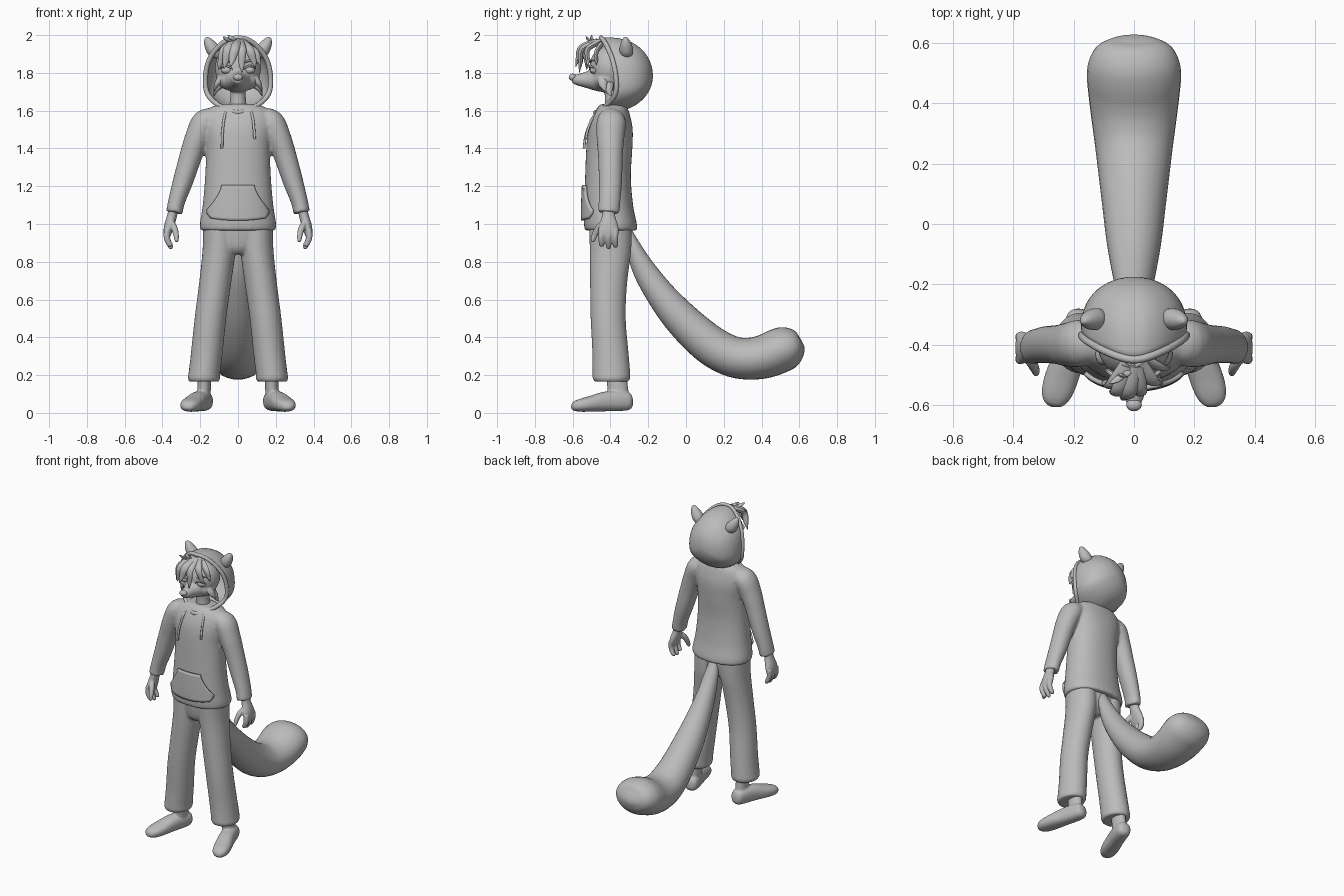
import bpy, bmesh, math
from mathutils import Vector

if "Cube" in bpy.data.objects:
    bpy.data.objects.remove(bpy.data.objects["Cube"], do_unlink=True)

grey = bpy.data.materials.new("plain grey")
grey.use_nodes = True
grey.diffuse_color = (0.5, 0.5, 0.5, 1)
grey.node_tree.nodes["Principled BSDF"].inputs["Base Color"].default_value = (0.5, 0.5, 0.5, 1)


def finish(name, bm):
    bmesh.ops.recalc_face_normals(bm, faces=bm.faces)
    me = bpy.data.meshes.new(name)
    bm.to_mesh(me)
    bm.free()
    me.materials.append(grey)
    ob = bpy.data.objects.new(name, me)
    bpy.context.collection.objects.link(ob)
    for o in bpy.context.selected_objects:
        o.select_set(False)
    ob.select_set(True)
    bpy.context.view_layer.objects.active = ob
    bpy.ops.object.shade_smooth_by_angle(angle=math.radians(50))
    return ob


def spline(rows, steps, closed=False):
    """Catmull-Rom through rows of numbers."""
    n, out = len(rows), []
    pick = (lambda i: rows[i % n]) if closed else (lambda i: rows[max(0, min(n - 1, i))])
    for i in range(n if closed else n - 1):
        for k in range(steps):
            t = k / steps
            out.append([b + t / 2 * (c - a + t * (2 * a - 5 * b + 4 * c - d + t * (3 * (b - c) + d - a)))
                        for a, b, c, d in zip(pick(i - 1), pick(i), pick(i + 1), pick(i + 2))])
    return out if closed else out + [list(rows[-1])]


def loft(name, rows, sides=24, steps=4, level=False, side=1, ref=(1, 0, 0), power=1.0):
    """Skin elliptical rings; each row is x, y, z, width radius, depth radius."""
    rows = spline([(side * r[0], *r[1:]) for r in rows], steps)
    bm, rings = bmesh.new(), []
    pts = [Vector(r[:3]) for r in rows]
    for i, r in enumerate(rows):
        t = pts[min(i + 1, len(pts) - 1)] - pts[max(i - 1, 0)]
        t = Vector((0, 0, 1)) if level else t.normalized()
        u = Vector(ref)
        u = (u - t * u.dot(t)).normalized()
        v = t.cross(u)
        ring = []
        for k in range(sides):
            c, s = math.cos(k * math.tau / sides), math.sin(k * math.tau / sides)
            c, s = [math.copysign(abs(q) ** power, q) for q in (c, s)]
            ring.append(bm.verts.new(pts[i] + u * c * max(r[3], .001) + v * s * max(r[4], .001)))
        rings.append(ring)
    for a, b in zip(rings, rings[1:]):
        for k in range(sides):
            bm.faces.new((a[k], a[k - 1], b[k - 1], b[k]))
    bm.faces.new(rings[0])
    bm.faces.new(rings[-1])
    return finish(name, bm)


def ball(name, loc, size):
    bm = bmesh.new()
    bmesh.ops.create_uvsphere(bm, u_segments=24, v_segments=16, radius=1)
    for v in bm.verts:
        v.co = Vector([c * s + l for c, s, l in zip(v.co, size, loc)])
    return finish(name, bm)


def fuse(parts, name, voxel, rounds):
    """Blend overlapping parts into one soft surface."""
    for o in bpy.context.selected_objects:
        o.select_set(False)
    for o in parts:
        o.select_set(True)
    bpy.context.view_layer.objects.active = parts[0]
    bpy.ops.object.join()
    ob = parts[0]
    ob.name = name
    m = ob.modifiers.new("blend", 'REMESH')
    m.mode, m.voxel_size, m.use_smooth_shade = 'VOXEL', voxel, True
    m = ob.modifiers.new("soften", 'SMOOTH')
    m.iterations, m.factor = rounds, .5
    return ob


# Sweater body and sleeves
parts = [loft("sweater", [(0, -.397, .965, .197, .138), (0, -.4, 1.0, .202, .14), (0, -.41, 1.1, .187, .13),
                          (0, -.413, 1.25, .174, .121), (0, -.406, 1.4, .17, .122), (0, -.4, 1.5, .185, .118),
                          (0, -.395, 1.57, .185, .1), (0, -.39, 1.615, .15, .08), (0, -.39, 1.635, .09, .06)],
              sides=40, level=True, power=.9)]
for s in (1, -1):
    parts.append(loft("sleeve", [(.12, -.39, 1.56, .05, .06), (.175, -.395, 1.54, .068, .078),
                                 (.215, -.4, 1.46, .065, .074), (.25, -.4, 1.36, .06, .066),
                                 (.29, -.4, 1.23, .054, .062), (.325, -.405, 1.12, .045, .058),
                                 (.337, -.41, 1.06, .044, .058)], side=s))
sweater = fuse(parts, "sweater", .009, 6)

# Trousers
parts = [loft("hips", [(0, -.4, .84, .06, .07), (0, -.4, .88, .13, .1), (0, -.4, .99, .18, .115)], level=True)]
for s in (1, -1):
    parts.append(loft("trouser_leg", [(.18, -.395, .165, .078, .09), (.18, -.395, .185, .086, .1),
                                      (.178, -.395, .21, .084, .1), (.165, -.4, .32, .084, .096),
                                      (.146, -.412, .5, .084, .093), (.122, -.41, .68, .085, .098),
                                      (.1, -.4, .86, .088, .11), (.098, -.4, .98, .088, .112)],
                      side=s, level=True))
fuse(parts, "trousers", .008, 4)

for s, w in ((1, "left"), (-1, "right")):
    # Foot and ankle
    foot = [loft("foot", [(.17, -.283, .06, .015, .02), (.174, -.3, .06, .042, .045), (.187, -.35, .064, .05, .054),
                          (.212, -.43, .06, .052, .052), (.24, -.51, .047, .056, .041), (.258, -.565, .039, .05, .033),
                          (.266, -.597, .034, .032, .022), (.268, -.607, .034, .01, .008)], side=s, power=.85),
            loft("ankle", [(.185, -.355, .05, .04, .055), (.18, -.36, .12, .036, .055),
                           (.178, -.37, .2, .036, .055)], side=s, level=True)]
    fuse(foot, w + "_foot", .006, 5)
    # Hand: palm, three fingers and a thumb
    hand = [loft("palm", [(.342, -.41, 1.08, .025, .035), (.35, -.41, 1.04, .026, .036),
                          (.366, -.41, .985, .026, .052), (.374, -.41, .945, .02, .052),
                          (.374, -.41, .93, .012, .045)], side=s)]
    for dy, tip in ((-.036, .885), (0, .868), (.036, .875)):
        y = -.41 + dy
        hand.append(loft("finger", [(.374, y, .97, .018, .018), (.377, y * 1.005, .93, .017, .017),
                                    (.364, y, .895, .015, .015), (.353, y, tip + .006, .011, .012),
                                    (.349, y, tip, .003, .003)], sides=12, side=s))
    hand.append(loft("thumb", [(.355, -.435, 1.01, .016, .016), (.338, -.462, .98, .018, .018),
                               (.328, -.482, .945, .015, .016), (.325, -.494, .912, .011, .012),
                               (.325, -.497, .903, .003, .003)], sides=12, side=s))
    fuse(hand, w + "_hand", .0045, 3)
    # Hood ear
    loft(w + "_hood_ear", [(.095, -.31, 1.89, .02, .025), (.125, -.315, 1.915, .036, .036),
                           (.146, -.318, 1.945, .032, .032), (.16, -.32, 1.97, .022, .021),
                           (.168, -.322, 1.985, .01, .01), (.17, -.322, 1.988, .001, .001)], side=s)
    # Eye, eyelid, brow and cheek tufts
    ball(w + "_eye", (s * .06, -.487, 1.815), (.03, .022, .02))
    loft(w + "_eyelid", [(.028, -.507, 1.815, .002, .002), (.045, -.511, 1.832, .005, .005),
                         (.07, -.506, 1.836, .006, .006), (.095, -.485, 1.822, .002, .002)],
         sides=8, side=s, ref=(0, 1, 0))
    loft(w + "_brow", [(.04, -.506, 1.856, .004, .004), (.07, -.5, 1.868, .007, .006),
                       (.098, -.477, 1.86, .001, .001)], sides=8, side=s, ref=(0, 1, 0))
    for y, z in ((-.44, 1.71), (-.41, 1.685)):
        loft(w + "_cheek_tuft", [(.085, y, z + .06, .025, .03), (.113, y, z + .03, .014, .024),
                                 (.128, y + .015, z - .01, .001, .001)], sides=10, side=s)

# Tail
loft("tail", [(0, -.31, .96, .03, .025), (0, -.275, .87, .048, .042), (0, -.22, .755, .06, .062),
              (0, -.14, .635, .076, .076), (0, -.05, .525, .092, .09), (0, .05, .425, .104, .1),
              (0, .15, .345, .116, .106), (0, .25, .297, .128, .108), (0, .34, .287, .14, .111),
              (0, .42, .3, .15, .116), (0, .49, .328, .156, .119), (0, .54, .347, .15, .113),
              (0, .583, .362, .126, .088), (0, .607, .37, .085, .055), (0, .616, .374, .03, .02)], sides=32)

# Hood shell swept back from its face opening
half = [(.05, -.44, 1.977), (.105, -.417, 1.938), (.155, -.388, 1.865), (.173, -.37, 1.77),
        (.16, -.376, 1.685), (.09, -.43, 1.62)]
rim = spline([(0, -.45, 1.985)] + half + [(0, -.478, 1.59)] + [(-x, y, z) for x, y, z in half[::-1]], 4, True)
bm, rings = bmesh.new(), []
for i in range(15):
    a = math.radians(89) * i / 14
    k, b = math.cos(a) * (1 + .16 * math.sin(a)), math.sin(a)
    rings.append([bm.verts.new((x * k, y + (-.175 - y) * b, 1.785 + (z - 1.785) * k)) for x, y, z in rim])
for a, b in zip(rings, rings[1:]):
    for k in range(len(rim)):
        bm.faces.new((a[k], a[k - 1], b[k - 1], b[k]))
bm.faces.new(rings[-1])
hood = finish("hood", bm)
m = hood.modifiers.new("cloth", 'SOLIDIFY')
m.thickness, m.offset = .014, -1


def cord(name, pts, radius, closed=False):
    cu = bpy.data.curves.new(name, 'CURVE')
    cu.dimensions, cu.bevel_depth, cu.bevel_resolution = '3D', radius, 3
    sp = cu.splines.new('POLY')
    sp.points.add(len(pts) - 1)
    for p, q in zip(sp.points, pts):
        p.co = (*q, 1)
    sp.use_cyclic_u = closed
    cu.materials.append(grey)
    ob = bpy.data.objects.new(name, cu)
    bpy.context.collection.objects.link(ob)


cord("hood_rim", rim, .013, True)
cord("left_drawstring", spline([(.065, -.455, 1.615), (.078, -.495, 1.56), (.085, -.52, 1.5), (.088, -.53, 1.45)], 4), .007)
cord("right_drawstring", spline([(-.06, -.46, 1.61), (-.075, -.5, 1.55), (-.083, -.53, 1.47), (-.085, -.54, 1.4)], 4), .007)

# Front pocket hugging the sweater
bm = bmesh.new()
grid = []
for i in range(13):
    t = i / 12
    w = .085 + .077 * min(1, t / .75) ** 1.5 - .02 * max(0, t - .85) / .15
    grid.append([bm.verts.new((w * j / 10, -.7, 1.205 - .175 * t - .012 * t * (1 - (j / 10) ** 2))) for j in range(-10, 11)])
for a, b in zip(grid, grid[1:]):
    for j in range(20):
        bm.faces.new((a[j], a[j + 1], b[j + 1], b[j]))
pocket = finish("front_pocket", bm)
m = pocket.modifiers.new("hug", 'SHRINKWRAP')
m.target, m.wrap_method, m.use_project_y, m.offset = sweater, 'PROJECT', True, .008
m.use_positive_direction, m.use_negative_direction = True, False
m = pocket.modifiers.new("cloth", 'SOLIDIFY')
m.thickness, m.offset = .016, 0

# Neck, head, muzzle and nose
head = [ball("head", (0, -.4, 1.825), (.122, .112, .125)),
        ball("cheeks", (0, -.42, 1.765), (.115, .085, .065)),
        loft("muzzle", [(0, -.42, 1.765, .085, .07), (0, -.48, 1.765, .07, .06), (0, -.53, 1.763, .046, .043),
                        (0, -.575, 1.764, .033, .03), (0, -.602, 1.768, .02, .02)]),
        loft("neck", [(0, -.38, 1.58, .055, .055), (0, -.385, 1.66, .042, .045), (0, -.39, 1.75, .042, .045)], level=True)]
fuse(head, "head", .006, 6)
ball("nose", (0, -.6, 1.777), (.026, .021, .019))

# Swept fringe: root, bulge and tip of each lock
locks = [((-.02, -.46, 1.965), (-.07, -.53, 1.925), (-.105, -.525, 1.815), .024),
         ((-.02, -.47, 1.965), (-.05, -.55, 1.93), (-.075, -.56, 1.82), .026),
         ((0, -.47, 1.965), (-.015, -.555, 1.935), (-.04, -.585, 1.83), .026),
         ((.01, -.47, 1.965), (.02, -.55, 1.925), (.02, -.565, 1.8), .024),
         ((.02, -.46, 1.965), (.06, -.52, 1.925), (.095, -.52, 1.83), .024),
         ((.04, -.45, 1.95), (.09, -.475, 1.91), (.118, -.475, 1.84), .02),
         ((-.01, -.48, 1.955), (-.055, -.515, 1.975), (-.08, -.53, 1.992), .012),
         ((.0, -.47, 1.955), (-.03, -.5, 1.98), (-.055, -.5, 2.0), .012)]
for p, q, r, w in locks:
    loft("hair_lock", [(*p, w, w * .7), (*q, w, w * .6), (*[(a * .4 + b * .6) for a, b in zip(q, r)], w * .7, w * .45),
                       (*r, .001, .001)], sides=10, steps=5)
